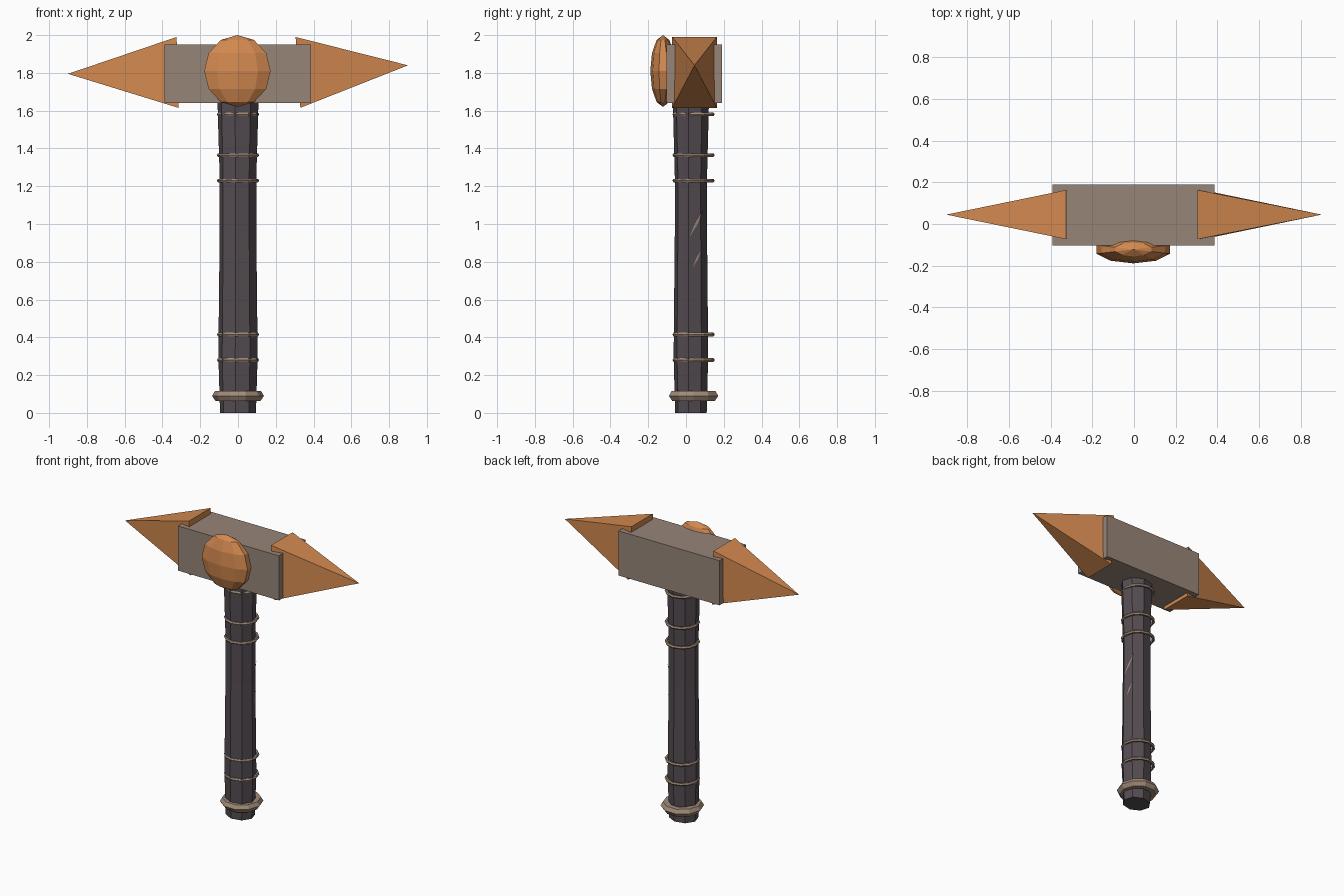
import bpy, math
from math import sin, cos, radians, pi

if "Cube" in bpy.data.objects:
    bpy.data.objects.remove(bpy.data.objects["Cube"])


def material(name, colour):
    m = bpy.data.materials.new(name)
    m.diffuse_color = (*colour, 1)
    m.use_nodes = True
    m.node_tree.nodes["Principled BSDF"].inputs["Base Color"].default_value = m.diffuse_color
    return m


ORANGE = material("orange", (0.65, 0.25, 0.08))
STONE = material("grey_brown", (0.31, 0.235, 0.19))
WRAP = material("tan", (0.36, 0.26, 0.19))
DARK = material("dark_grip", (0.090, 0.073, 0.084))


def mesh_object(name, verts, faces, mat):
    me = bpy.data.meshes.new(name)
    me.from_pydata(verts, [], faces)
    me.materials.append(mat)
    ob = bpy.data.objects.new(name, me)
    bpy.context.collection.objects.link(ob)
    return ob


def lathe(name, profile, sides, centre, mat, turn=0, squash=1.0, closed=False):
    """Revolve (radius, z) points about z; closed joins the last ring to the first."""
    verts, faces = [], []
    for r, z in profile:
        for i in range(sides):
            a = radians(turn) + 2 * pi * i / sides
            verts.append((centre[0] + r * cos(a), centre[1] + r * squash * sin(a), z))
    n = len(profile)
    for k in range(n if closed else n - 1):
        for i in range(sides):
            j, m = (i + 1) % sides, (k + 1) % n
            faces.append((k * sides + i, k * sides + j, m * sides + j, m * sides + i))
    if not closed:
        faces += [tuple(reversed(range(sides))), tuple(range((n - 1) * sides, n * sides))]
    return mesh_object(name, verts, faces, mat)


# Hammer head block
x0, x1, y0, y1, z0, z1 = -0.39, 0.387, -0.103, 0.19, 1.64, 1.95
bpy.ops.mesh.primitive_cube_add(size=1, location=((x0 + x1) / 2, (y0 + y1) / 2, (z0 + z1) / 2))
block = bpy.context.object
block.name = "head_block"
block.scale = (x1 - x0, y1 - y0, z1 - z0)
block.data.materials.append(STONE)


# Pyramid spikes, with slightly tilted bases
def spike(name, x_low, x_high, tip):
    ya, yb, za, zb = -0.073, 0.163, 1.615, 1.99
    verts = [(x_low, ya, za), (x_low, yb, za), (x_high, yb, zb), (x_high, ya, zb), tip]
    faces = [(0, 1, 2, 3), (1, 0, 4), (2, 1, 4), (3, 2, 4), (0, 3, 4)]
    if tip[0] < 0:
        faces = [f[::-1] for f in faces]
    mesh_object(name, verts, faces, ORANGE)


spike("left_spike", -0.315, -0.325, (-0.90, 0.045, 1.795))
spike("right_spike", 0.33, 0.305, (0.90, 0.045, 1.84))

# Faceted gem on the front
bpy.ops.mesh.primitive_uv_sphere_add(segments=10, ring_count=6, radius=1,
                                     location=(-0.003, -0.122, 1.81))
gem = bpy.context.object
gem.name = "front_gem"
gem.rotation_euler.z = 0
gem.scale = (0.185, 0.067, 0.19)
# a vertex column must face straight forward
if min(v.co.y for v in gem.data.vertices) > -0.99:
    for v in gem.data.vertices:
        x, y = v.co.x, v.co.y
        v.co.x, v.co.y = x * cos(pi / 10) - y * sin(pi / 10), x * sin(pi / 10) + y * cos(pi / 10)
gem.data.materials.append(ORANGE)

# Eight-sided handle
TURN, SQUASH, CY = -8, 0.88, 0.026
lathe("handle", [(0.096, 0), (0.099, 0.1), (0.105, 0.3), (0.103, 0.5), (0.098, 0.95),
                 (0.098, 1.25), (0.107, 1.55), (0.110, 1.68)],
      8, (0, CY), DARK, TURN, SQUASH)

# Wrapped cords
for n, z in enumerate((0.28, 0.415, 1.23, 1.365, 1.58)):
    tube = [(0.101 + 0.011 * cos(a), z + 0.011 * sin(a))
            for a in (2 * pi * i / 6 for i in range(6))]
    lathe(f"cord_{n + 1}", tube, 12, (0, 0.04), WRAP, 0, 1.0, True)

# Pommel collar
lathe("pommel_collar", [(0.085, 0.062), (0.118, 0.062), (0.137, 0.09), (0.122, 0.116), (0.085, 0.116)],
      10, (0, 0.04), WRAP, 0, 1.0, True)


# Thin scratches lying on the right-hand facet
def scratch(name, start, end, width):
    r = 0.099
    a, b = radians(TURN), radians(TURN + 45)
    ya, yb = CY + r * SQUASH * sin(a), CY + r * SQUASH * sin(b)

    def on_facet(y, z):
        t = (y - ya) / (yb - ya)
        return (r * (cos(a) * (1 - t) + cos(b) * t) + 0.003, y, z)

    my, mz = (start[0] + end[0]) / 2, (start[1] + end[1]) / 2
    verts = [on_facet(*start), on_facet(my + width, mz - width),
             on_facet(*end), on_facet(my - width, mz + width)]
    mesh_object(name, verts, [(0, 1, 2, 3)], WRAP)


scratch("long_scratch", (0.018, 0.93), (0.09, 1.07), 0.005)
scratch("short_scratch", (0.036, 0.77), (0.08, 0.86), 0.004)
